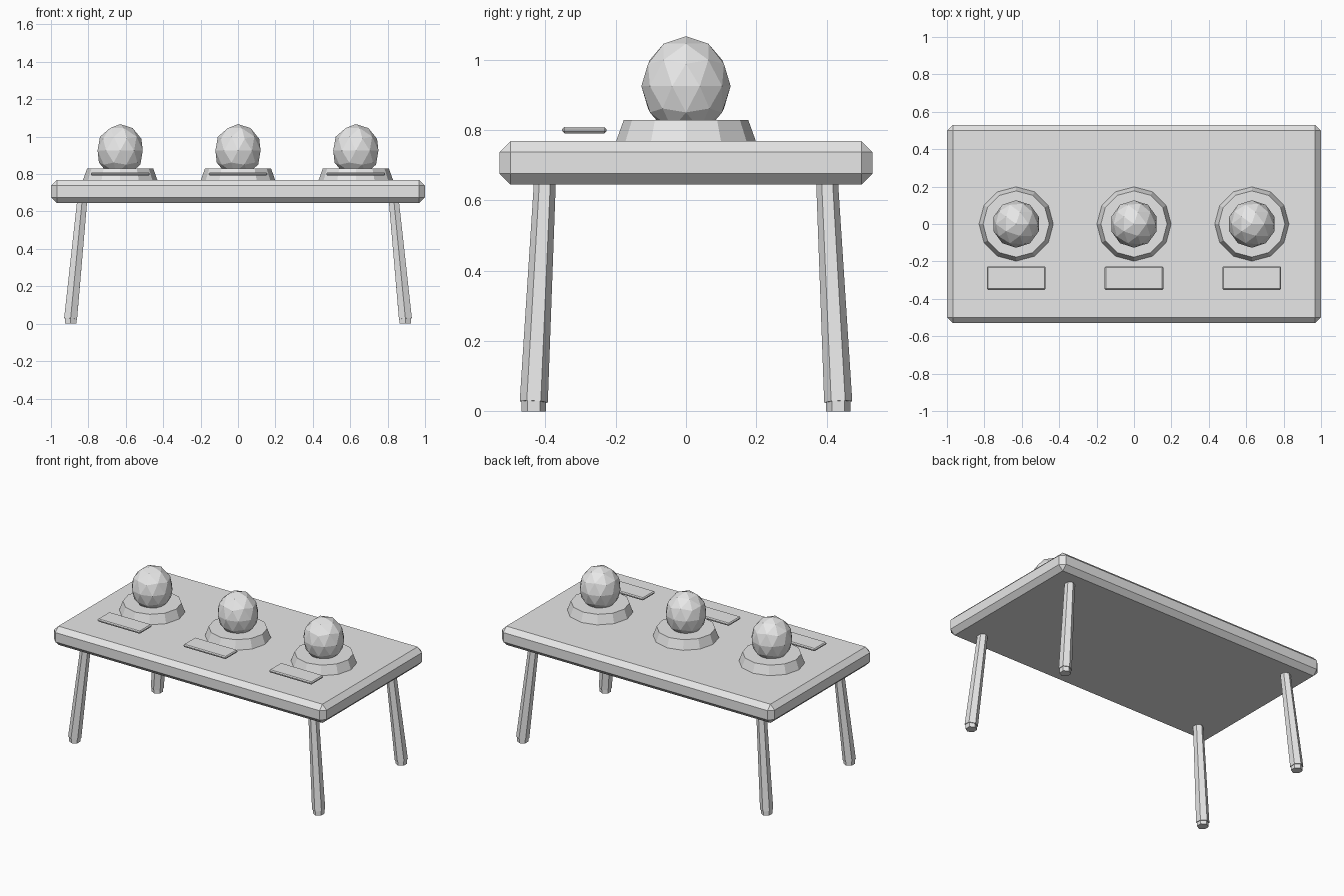
import bpy
from mathutils import Vector

cube = bpy.data.objects.get("Cube")
if cube:
    bpy.data.objects.remove(cube, do_unlink=True)

# Single flat colour
grey = bpy.data.materials.new("plain_grey")
grey.use_nodes = True
colour = (0.8, 0.8, 0.8, 1)
grey.diffuse_color = colour
grey.node_tree.nodes["Principled BSDF"].inputs["Base Color"].default_value = colour


def finish(name):
    obj = bpy.context.object
    obj.name = name
    obj.data.materials.append(grey)
    return obj


def bevelled_box(name, size, location, bevel):
    bpy.ops.mesh.primitive_cube_add(size=1, location=location)
    obj = finish(name)
    obj.scale = size
    bpy.ops.object.transform_apply(location=False, rotation=False, scale=True)
    mod = obj.modifiers.new("edge_bevel", 'BEVEL')
    mod.width = bevel
    mod.segments = 1
    return obj


def tapered(name, sides, start, end, r_start, r_end):
    axis = Vector(end) - Vector(start)
    bpy.ops.mesh.primitive_cone_add(
        vertices=sides, radius1=r_start, radius2=r_end, depth=axis.length,
        location=(Vector(start) + Vector(end)) / 2,
        rotation=Vector((0, 0, 1)).rotation_difference(axis).to_euler())
    return finish(name)


# Table top with chamfered edges
bevelled_box("table_top", (2, 1.06, 0.124), (0, 0, 0.707), 0.031)

# Splayed hexagonal legs with small feet
for sx, side in ((1, "left"), (-1, "right")):
    for sy, end in ((-1, "front"), (1, "back")):
        x, y = sx * 0.895, sy * 0.433
        tapered(f"{end}_{side}_leg", 6, (x, y, 0.027),
                (sx * 0.833, sy * 0.401, 0.66), 0.04, 0.031)
        tapered(f"{end}_{side}_foot", 6, (x, y, 0), (x, y, 0.035), 0.035, 0.035)

# Three displays: pedestal, faceted orb and name plate
for x, place in ((-0.63, "right"), (0, "middle"), (0.63, "left")):
    tapered(f"{place}_pedestal", 12, (x, 0, 0.765), (x, 0, 0.829), 0.2, 0.177)
    bpy.ops.mesh.primitive_ico_sphere_add(
        subdivisions=2, radius=1, location=(x, 0, 0.925))
    finish(f"{place}_orb").scale = (0.127, 0.127, 0.142)
    bevelled_box(f"{place}_plate", (0.314, 0.126, 0.018), (x, -0.289, 0.8), 0.006)
